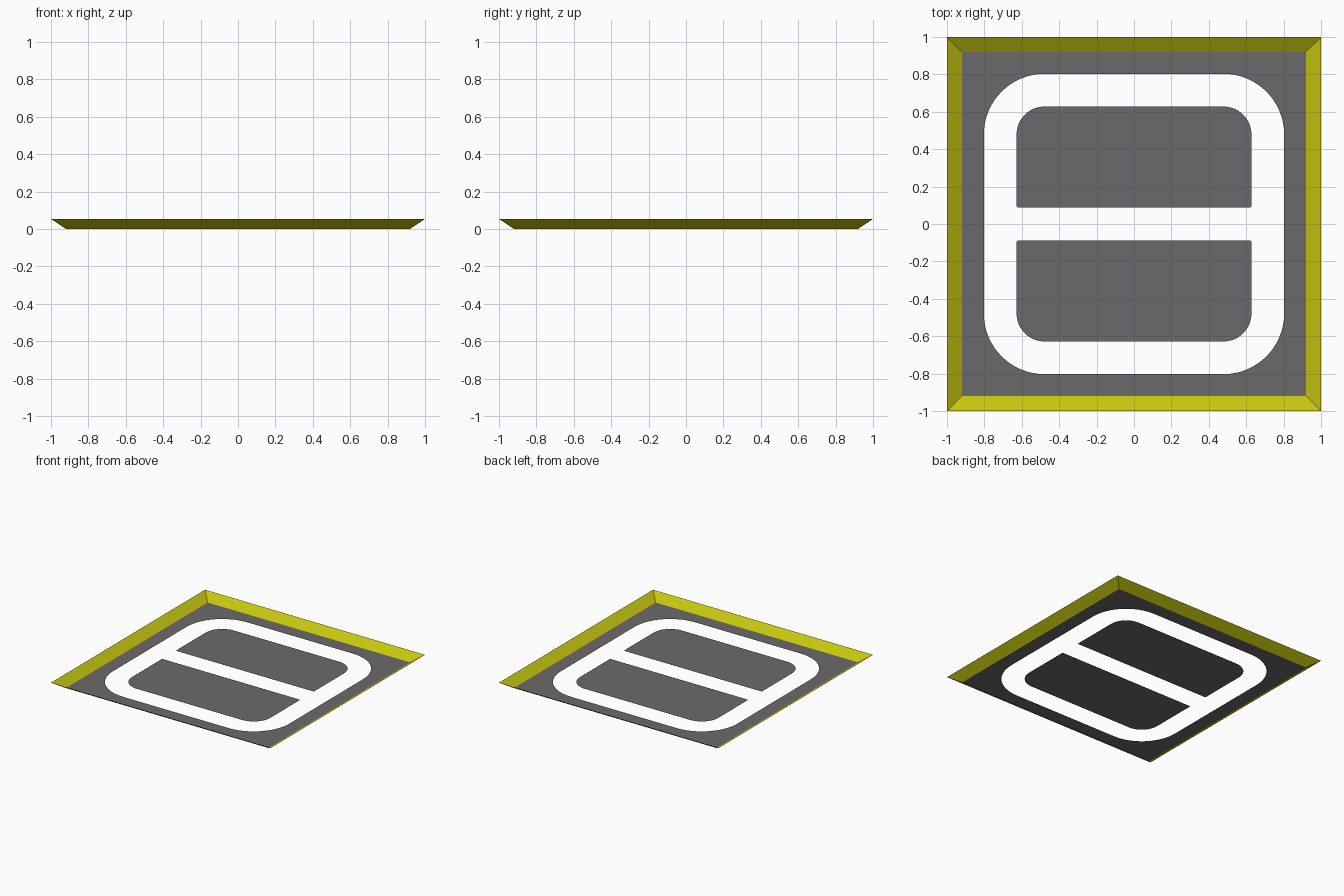
import bpy, bmesh, math

if "Cube" in bpy.data.objects:
    bpy.data.objects.remove(bpy.data.objects["Cube"])

BASE, TOP, H = 0.92, 1.0, 0.053


def material(name, color):
    m = bpy.data.materials.new(name)
    m.diffuse_color = (*color, 1)
    m.use_nodes = True
    m.node_tree.nodes["Principled BSDF"].inputs["Base Color"].default_value = m.diffuse_color
    return m


grey = material("dark grey", (0.148, 0.143, 0.143))
yellow = material("yellow", (0.56, 0.56, 0.005))


def finish(bm, name, mat):
    # every face of the shallow tray looks upward
    bm.normal_update()
    for f in bm.faces:
        if f.normal.z < 0:
            f.normal_flip()
    mesh = bpy.data.meshes.new(name)
    bm.to_mesh(mesh)
    bm.free()
    mesh.materials.append(mat)
    ob = bpy.data.objects.new(name, mesh)
    bpy.context.collection.objects.link(ob)
    return ob


def rounded_rect(x0, y0, x1, y1, r_top, r_bottom, n=12):
    pts = []
    for cx, cy, r, start in ((x1, y1, r_top, 0), (x0, y1, r_top, 90),
                             (x0, y0, r_bottom, 180), (x1, y0, r_bottom, 270)):
        ox = cx - r if cx == x1 else cx + r
        oy = cy - r if cy == y1 else cy + r
        for i in range(n + 1):
            a = math.radians(start + 90 * i / n)
            pts.append((ox + r * math.cos(a), oy + r * math.sin(a)))
    return pts


def square(s):
    return [(s, s), (-s, s), (-s, -s), (s, -s)]


def add_loop(bm, pts, z=0.0):
    vs = [bm.verts.new((x, y, z)) for x, y in pts]
    es = [bm.edges.new((vs[i], vs[(i + 1) % len(vs)])) for i in range(len(vs))]
    return vs, es


# floor frame: square sheet with a rounded opening
bm = bmesh.new()
_, outer = add_loop(bm, square(BASE))
_, inner = add_loop(bm, rounded_rect(-0.803, -0.803, 0.803, 0.803, 0.325, 0.325, 16))
bmesh.ops.triangle_fill(bm, use_beauty=True, use_dissolve=False,
                        normal=(0, 0, 1), edges=outer + inner)
finish(bm, "floor_frame", grey)

# two inner panels, mirrored front to back
for name, s in (("back_panel", 1), ("front_panel", -1)):
    bm = bmesh.new()
    pts = [(x, s * y) for x, y in
           rounded_rect(-0.628, 0.088, 0.628, 0.628, 0.15, 0.01)]
    bm.faces.new([bm.verts.new((x, y, 0)) for x, y in pts])
    finish(bm, name, grey)

# sloping rim around the floor
bm = bmesh.new()
low, _ = add_loop(bm, square(BASE))
high, _ = add_loop(bm, square(TOP), H)
for i in range(4):
    j = (i + 1) % 4
    bm.faces.new((low[i], low[j], high[j], high[i]))
finish(bm, "sloped_rim", yellow)
